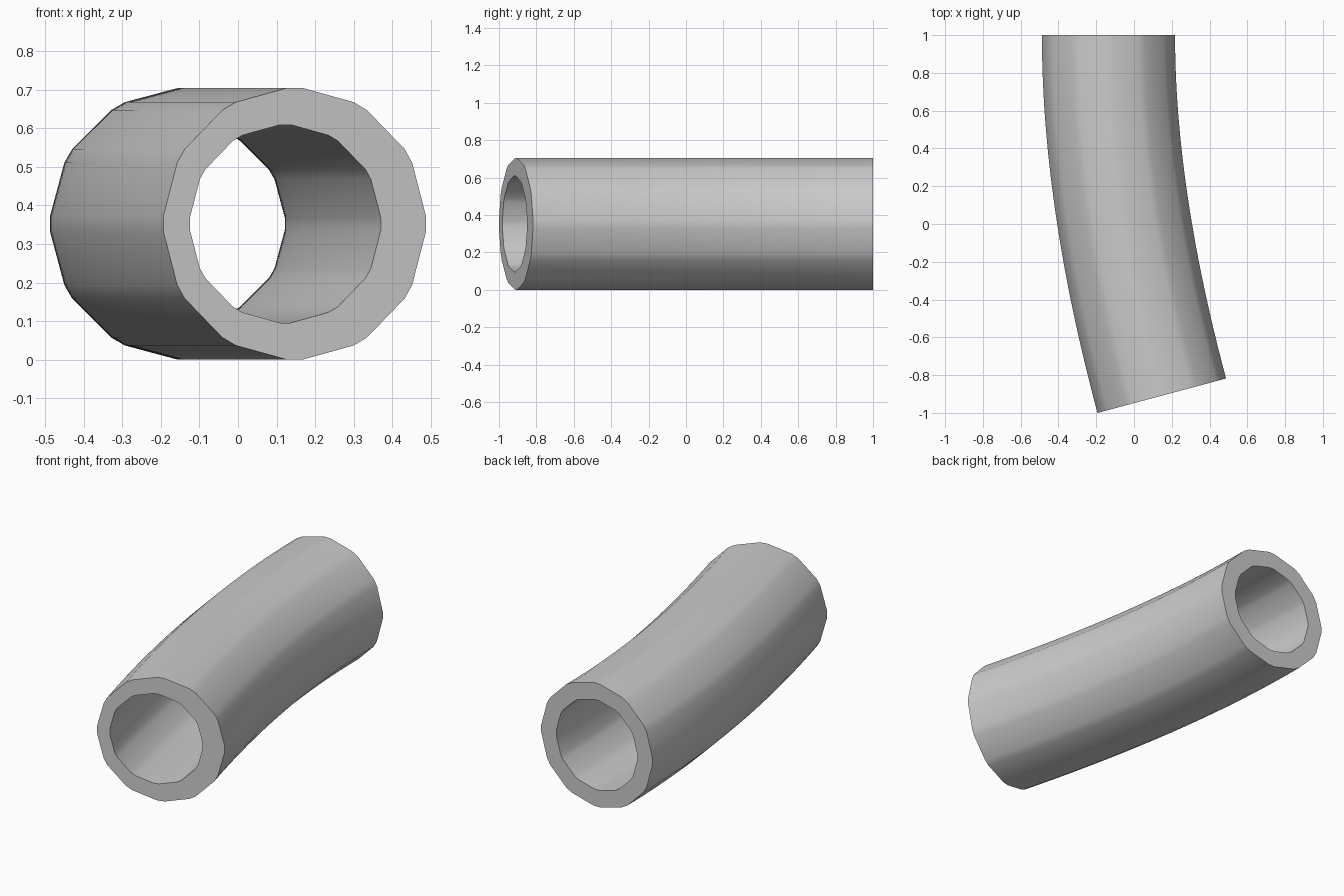
import bpy, bmesh
from math import sin, cos, radians
from mathutils import Vector

if "Cube" in bpy.data.objects:
    bpy.data.objects.remove(bpy.data.objects["Cube"])

STEPS = 40
OUTER_R, INNER_R, MID_Z = 0.353, 0.257, 0.3525
END = radians(15)

# Centre line: starts straight at the back and turns 15 degrees at the front
P0, P1, P2 = Vector((-0.135, 1.0)), Vector((-0.135, 0.144)), Vector((0.147, -0.909))


def path(t):
    pos = P0 * (1 - t) ** 2 + P1 * 2 * t * (1 - t) + P2 * t * t
    tan = ((P1 - P0) * (1 - t) + (P2 - P1) * t).normalized()
    return pos, Vector((-tan.y, tan.x))


# Twelve-sided section with narrow chamfers on its corners
ANGLES = [radians(30 * k + d) for k in range(12) for d in (-3.3, 3.3)]


def ring(bm, t, radius, shift=0.0):
    pos, side = path(t)
    verts = []
    for a in ANGLES:
        p = pos + side * (radius * cos(a) + shift)
        verts.append(bm.verts.new((p.x, p.y, MID_Z + radius * sin(a))))
    return verts


def bridge(bm, a, b):
    n = len(a)
    for i in range(n):
        j = (i + 1) % n
        bm.faces.new((a[i], a[j], b[j], b[i]))


bm = bmesh.new()
ts = [i / STEPS for i in range(STEPS + 1)]
# Outer wall, then the bore, which drifts slightly sideways at the front
outer = [ring(bm, t, OUTER_R) for t in ts]
bore = [ring(bm, t, INNER_R, -0.025 * t * t) for t in ts]
for i in range(STEPS):
    bridge(bm, outer[i], outer[i + 1])
    bridge(bm, bore[i + 1], bore[i])
# Flat end rims
bridge(bm, outer[0], bore[0])
bridge(bm, outer[-1], bore[-1])
bmesh.ops.recalc_face_normals(bm, faces=bm.faces)

mesh = bpy.data.meshes.new("curved_pipe")
bm.to_mesh(mesh)
bm.free()
pipe = bpy.data.objects.new("curved_pipe", mesh)
bpy.context.collection.objects.link(pipe)
bpy.context.view_layer.objects.active = pipe
pipe.select_set(True)
bpy.ops.object.shade_smooth_by_angle(angle=radians(30))
